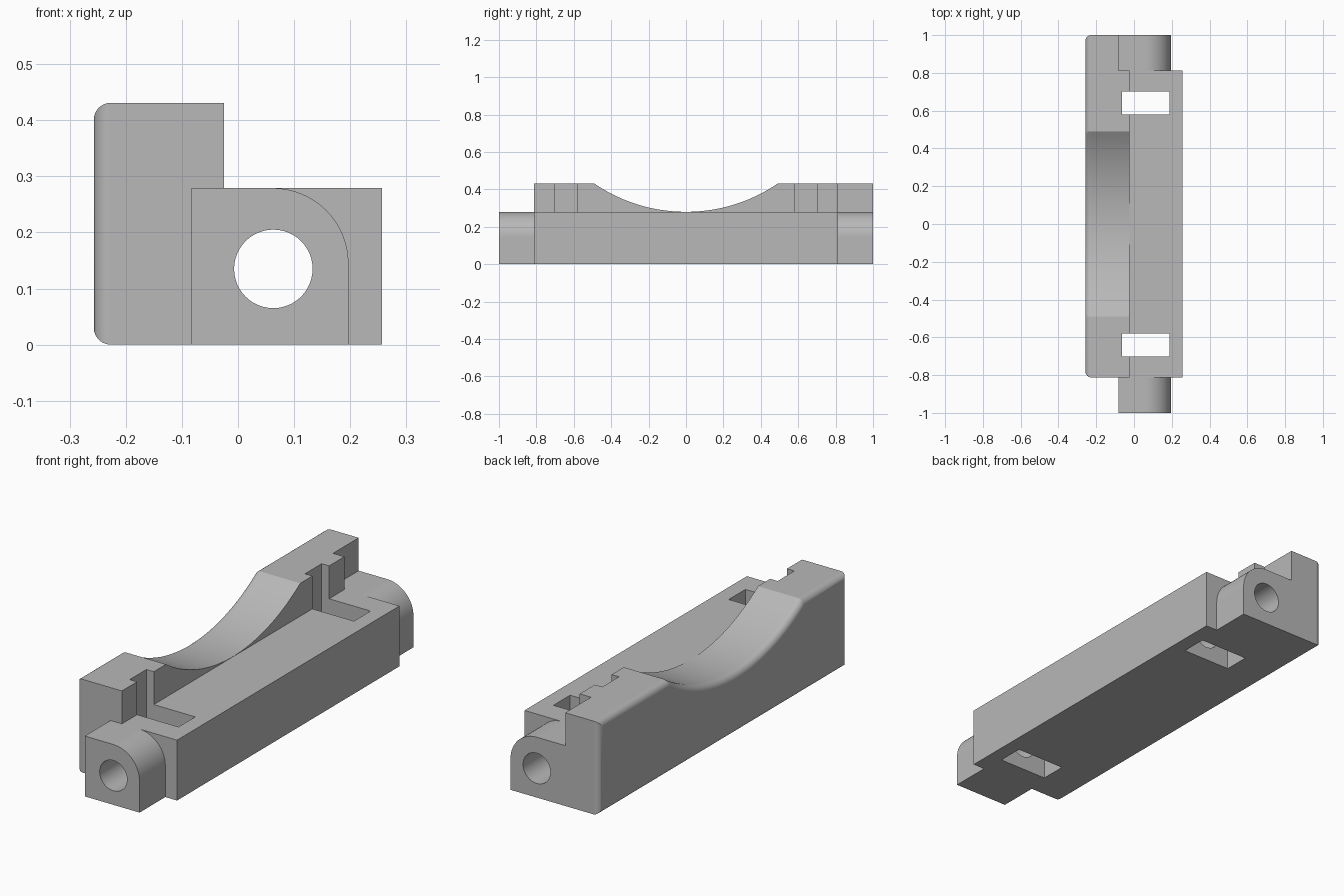
import bpy, bmesh, math

if "Cube" in bpy.data.objects:
    bpy.data.objects.remove(bpy.data.objects["Cube"])

grey = bpy.data.materials.new("plain grey")
grey.use_nodes = True
grey.diffuse_color = (0.48, 0.48, 0.48, 1)
grey.node_tree.nodes["Principled BSDF"].inputs["Base Color"].default_value = grey.diffuse_color

BASE_TOP, WALL_TOP = 0.279, 0.431
LEFT, RIGHT, END = -0.257, 0.257, 0.812
LUG_LEFT, LUG_RIGHT, WALL_FACE = -0.083, 0.197, -0.025


def prism(name, points, axis, start, end, bevel=0):
    """Extrude a profile along x (points are y,z) or along y (points are x,z)."""
    bm = bmesh.new()
    place = (lambda p: (start, *p)) if axis == "x" else (lambda p: (p[0], start, p[1]))
    face = bm.faces.new([bm.verts.new(place(p)) for p in points])
    cap = bmesh.ops.extrude_face_region(bm, geom=[face])["geom"]
    shift = (end - start, 0, 0) if axis == "x" else (0, end - start, 0)
    bmesh.ops.translate(bm, vec=shift, verts=[v for v in cap if isinstance(v, bmesh.types.BMVert)])
    bmesh.ops.recalc_face_normals(bm, faces=bm.faces)
    if bevel:
        rim = [e for e in bm.edges if all(abs(v.co.x - start) < 1e-5 for v in e.verts)]
        bmesh.ops.bevel(bm, geom=rim, offset=bevel, segments=6, profile=0.5,
                        affect="EDGES", clamp_overlap=False)
    mesh = bpy.data.meshes.new(name)
    bm.to_mesh(mesh)
    bm.free()
    mesh.materials.append(grey)
    obj = bpy.data.objects.new(name, mesh)
    bpy.context.collection.objects.link(obj)
    return obj


def box(name, x0, x1, y0, y1, z0, z1):
    return prism(name, [(x0, z0), (x1, z0), (x1, z1), (x0, z1)], "y", y0, y1)


def arc(cx, cz, r, a0, a1, n):
    return [(cx + r * math.cos(a0 + (a1 - a0) * i / n),
             cz + r * math.sin(a0 + (a1 - a0) * i / n)) for i in range(n + 1)]


def combine(body, tool, operation):
    mod = body.modifiers.new(operation.lower(), "BOOLEAN")
    mod.operation, mod.object, mod.solver = operation, tool, "EXACT"
    bpy.context.view_layer.objects.active = body
    bpy.ops.object.modifier_apply(modifier=mod.name)
    bpy.data.objects.remove(tool)


# Tall wall with a shallow saddle in its top and a rounded outer rim
half, depth = 0.49, WALL_TOP - BASE_TOP - 0.001
radius = (half ** 2 + depth ** 2) / (2 * depth)
swing = math.asin(half / radius)
saddle = arc(0, WALL_TOP - depth + radius, radius,
             -math.pi / 2 + swing, -math.pi / 2 - swing, 48)
outline = [(-END, 0), (1, 0), (1, WALL_TOP), *saddle, (-END, WALL_TOP)]
body = prism("saddle_bracket", outline, "x", LEFT, WALL_FACE, bevel=0.03)

# Step in the wall above the back lug
combine(body, box("wall_step", LUG_LEFT, 0.1, END, 1.1, BASE_TOP, 0.6), "DIFFERENCE")

# Low base and the lugs at both ends
combine(body, box("base", -0.15, RIGHT, -END, END, 0, BASE_TOP), "UNION")
curve_r = 0.135
shoulder = arc(LUG_RIGHT - curve_r, BASE_TOP - curve_r, curve_r, 0, math.pi / 2, 16)
lug = [(LUG_LEFT, 0), (LUG_RIGHT, 0), *shoulder, (LUG_LEFT, BASE_TOP)]
combine(body, prism("lugs", lug, "y", -1, 1), "UNION")

# Lengthwise round hole
circle = arc(0.063, 0.135, 0.07, 0, math.tau, 48)[:-1]
combine(body, prism("bore", circle, "y", -1.2, 1.2), "DIFFERENCE")

# Upright slots that also notch the wall
for y in (-0.64, 0.64):
    combine(body, box("slot", -0.063, 0.187, y - 0.061, y + 0.061, -0.2, 0.7), "DIFFERENCE")

# Smooth curves, flat faces and crisp edges
bpy.ops.object.select_all(action="DESELECT")
body.select_set(True)
bpy.context.view_layer.objects.active = body
bpy.ops.object.shade_smooth_by_angle(angle=math.radians(25))
weighted = body.modifiers.new("flat_faces", "WEIGHTED_NORMAL")
weighted.keep_sharp = True
